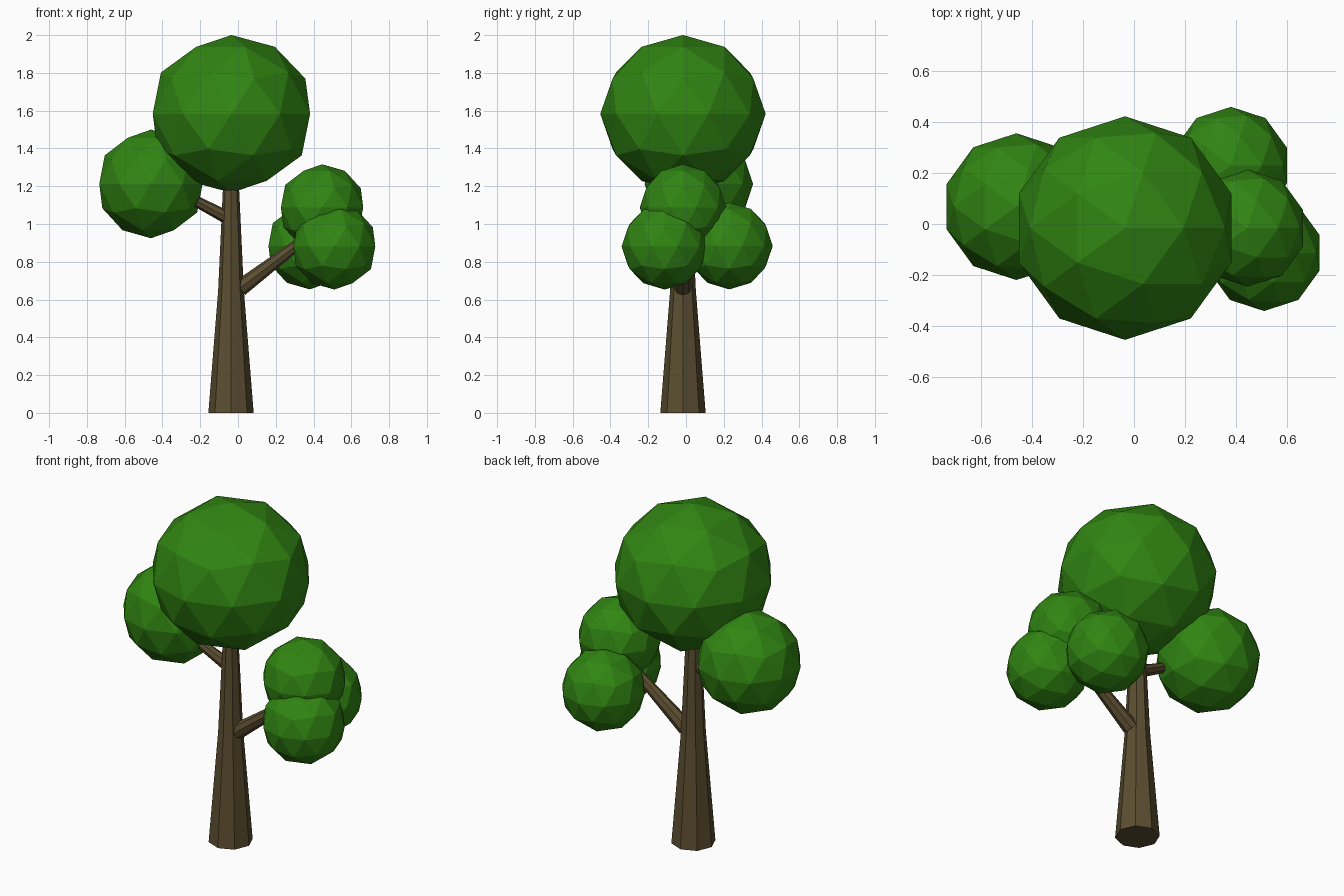
import bpy
import bmesh
from mathutils import Vector

default_cube = bpy.data.objects.get("Cube")
if default_cube:
    bpy.data.objects.remove(default_cube, do_unlink=True)


def make_material(name, rgb):
    mat = bpy.data.materials.new(name)
    mat.use_nodes = True
    colour = (*rgb, 1.0)
    mat.diffuse_color = colour
    mat.node_tree.nodes["Principled BSDF"].inputs["Base Color"].default_value = colour
    return mat


leaf_green = make_material("leaf green", (0.03, 0.235, 0.006))
bark_brown = make_material("bark brown", (0.105, 0.075, 0.03))


def finish(bm, name, mat):
    bmesh.ops.recalc_face_normals(bm, faces=bm.faces)
    mesh = bpy.data.meshes.new(name)
    bm.to_mesh(mesh)
    bm.free()
    mesh.materials.append(mat)
    obj = bpy.data.objects.new(name, mesh)
    bpy.context.collection.objects.link(obj)
    return obj


def limb(name, stations, sides=8):
    """Tapered, capped limb through (centre, radius) stations along a straight axis."""
    bm = bmesh.new()
    axis = Vector(stations[-1][0]) - Vector(stations[0][0])
    turn = axis.to_track_quat("Z", "Y").to_matrix().to_4x4()
    rings = []
    for centre, radius in stations:
        ring = bmesh.ops.create_circle(bm, segments=sides, radius=radius)["verts"]
        bmesh.ops.transform(bm, matrix=turn, verts=ring)
        bmesh.ops.translate(bm, vec=centre, verts=ring)
        rings.append(ring)
    for low, high in zip(rings, rings[1:]):
        for i in range(sides):
            j = (i + 1) % sides
            bm.faces.new((low[i], low[j], high[j], high[i]))
    bm.faces.new(rings[0])
    bm.faces.new(rings[-1])
    return finish(bm, name, bark_brown)


def foliage(name, centre, radius, squash=1.0):
    """Faceted leaf ball."""
    bm = bmesh.new()
    bmesh.ops.create_icosphere(bm, subdivisions=2, radius=radius)
    bmesh.ops.scale(bm, vec=(1, 1, squash), verts=bm.verts)
    obj = finish(bm, name, leaf_green)
    obj.location = centre
    return obj


# Trunk and branches
tx, ty = -0.037, -0.016
limb("trunk", [((tx, ty, 0), 0.12), ((tx, ty, 0.65), 0.068), ((tx, ty, 1.25), 0.04)])
limb("left_branch", [((0.01, ty, 0.66), 0.045), ((0.38, ty, 0.94), 0.025)])
limb("right_branch", [((-0.04, ty, 1.025), 0.036), ((-0.217, -0.03, 1.118), 0.029)])

# Foliage
foliage("crown_foliage", (-0.035, -0.016, 1.583), 0.438, 0.953)
foliage("right_foliage", (-0.461, 0.068, 1.212), 0.2875)
foliage("left_upper_foliage", (0.445, -0.016, 1.087), 0.229)
foliage("left_front_foliage", (0.51, -0.113, 0.881), 0.228)
foliage("left_back_foliage", (0.38, 0.229, 0.884), 0.23)
